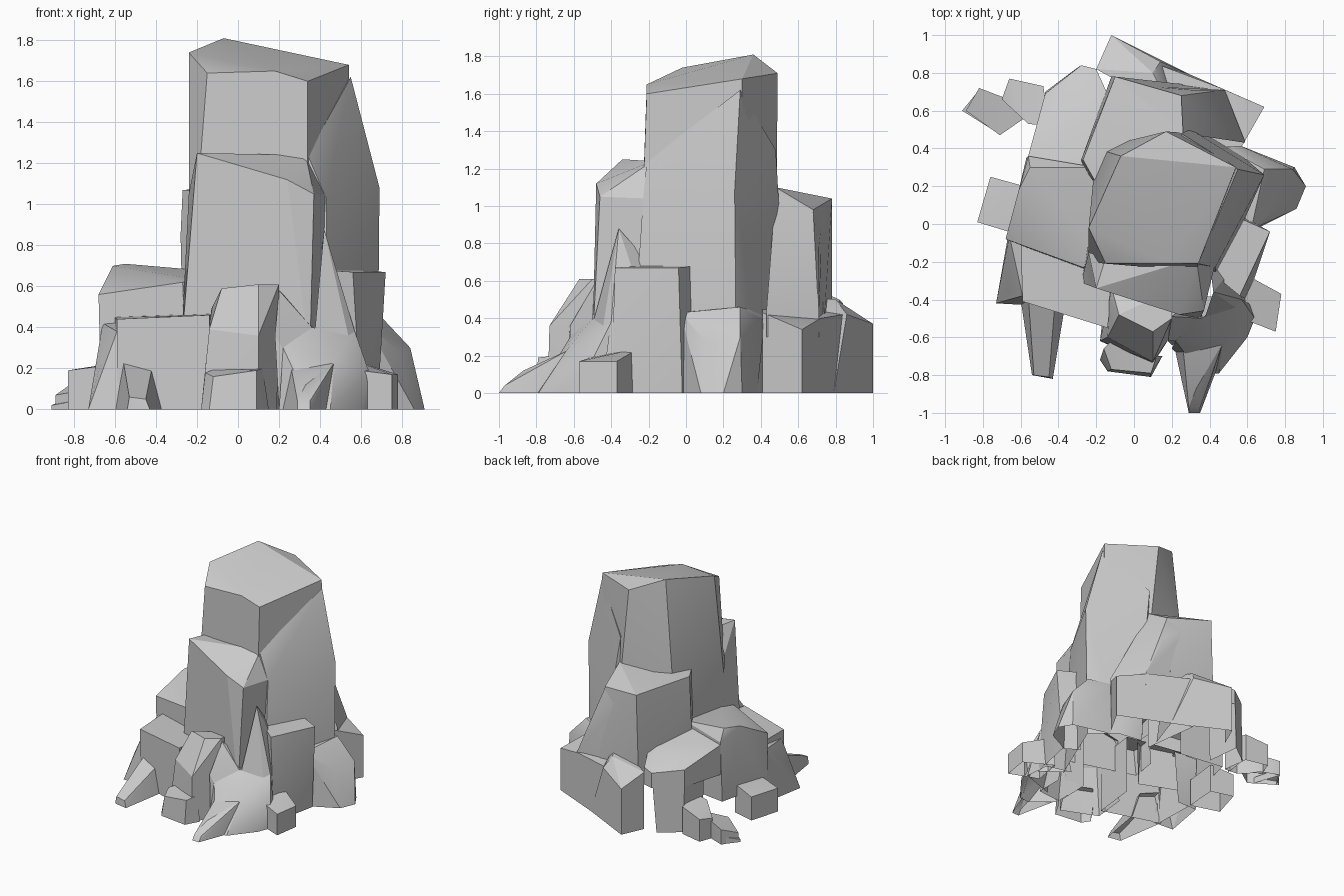
import bpy
import bmesh
from math import radians
from mathutils import Vector

default_cube = bpy.data.objects.get("Cube")
if default_cube:
    bpy.data.objects.remove(default_cube, do_unlink=True)

# One plain stone colour
stone = bpy.data.materials.new("pale_grey_stone")
stone.use_nodes = True
stone_colour = (.6, .6, .6, 1)
stone.diffuse_color = stone_colour
stone.node_tree.nodes["Principled BSDF"].inputs["Base Color"].default_value = stone_colour


def rock(name, crown, footprint=None, floor=0.0, loose=False):
    """Chiselled convex shell: crown points in space over a footprint at floor height.
    Without a footprint the crown outline is dropped straight down.
    The underside is open; unless loose, so is the side hidden against the core."""
    if footprint is None:
        footprint = [point[:2] for point in crown]
    bm = bmesh.new()
    for point in crown + [(x, y, floor) for x, y in footprint]:
        bm.verts.new(point)
    hull = bmesh.ops.convex_hull(bm, input=bm.verts[:])
    unused = [item for item in hull["geom_interior"] if isinstance(item, bmesh.types.BMVert)]
    bmesh.ops.delete(bm, geom=unused, context="VERTS")
    bmesh.ops.recalc_face_normals(bm, faces=bm.faces[:])

    # Open the underside and the concealed inner side
    hidden = []
    for face in bm.faces:
        outward = face.calc_center_median()
        outward.z = 0
        underside = all(vert.co.z < floor + .001 for vert in face.verts)
        inner = face.normal.dot(outward.normalized()) < -.45 and abs(face.normal.z) < .6
        if underside or (inner and not loose):
            hidden.append(face)
    bmesh.ops.delete(bm, geom=hidden, context="FACES")

    # Merge nearly coplanar triangles into broad facets
    bmesh.ops.dissolve_limit(bm, angle_limit=radians(6), verts=bm.verts[:], edges=bm.edges[:])

    mesh = bpy.data.meshes.new(name)
    bm.to_mesh(mesh)
    bm.free()
    mesh.materials.append(stone)
    obj = bpy.data.objects.new(name, mesh)
    bpy.context.collection.objects.link(obj)
    bpy.ops.object.select_all(action="DESELECT")
    obj.select_set(True)
    bpy.context.view_layer.objects.active = obj
    bpy.ops.object.shade_smooth_by_angle(angle=radians(25))


# Central tower with its sloping summit
rock("main_tower",
     crown=[(-.24, -.02, 1.74), (-.07, .36, 1.81), (.17, .49, 1.71), (.54, .3, 1.68),
            (.34, -.21, 1.6), (.18, -.21, 1.65), (-.15, -.21, 1.64)],
     footprint=[(.34, -.25), (.56, .3), (.3, .48), (-.2, .4), (-.24, -.2)], floor=.5, loose=True)

# Bulging right flank of the tower, reaching the ground
rock("tower_flank",
     crown=[(.34, -.21, 1.24), (.43, -.23, 1.03), (.69, .26, 1.08), (.59, .28, 1.47),
            (.55, .29, 1.62), (.3, .5, .95), (.25, .48, 1.3)],
     footprint=[(.44, -.3), (.68, .27), (.5, .42), (.3, .45)])

# Tall slab leaning on the tower front
rock("front_slab",
     crown=[(-.2, -.34, 1.25), (.24, -.48, 1.12), (.37, -.46, 1.05), (.43, -.21, 1.04),
            (.33, -.18, 1.24), (-.15, -.18, 1.24), (-.24, -.15, 1.05)],
     footprint=[(-.28, -.31), (.35, -.5), (.42, -.2), (-.25, -.1)], floor=.25)

# Tall block behind the tower and the shoulder falling away from it
rock("back_block",
     crown=[(-.27, .34, 1.07), (-.1, .78, 1.04), (.25, .68, .98), (.26, .48, 1.1),
            (-.18, .18, 1.07), (-.28, .34, .85)],
     footprint=[(-.27, .3), (-.12, .78), (.26, .74), (.3, .4), (-.2, .2)], floor=.4)
rock("back_shoulder",
     crown=[(.26, .48, 1.09), (.25, .68, .97), (.3, .71, .78), (.59, .43, .44),
            (.05, .73, .95), (.48, .71, .4)],
     footprint=[(0, .78), (.48, .71), (.59, .43), (.3, .4)], floor=.3)

# Low wall along the back
rock("back_wall",
     crown=[(-.12, 1, .37), (-.2, .82, .46), (.1, .8, .5), (.14, .86, .42), (.2, .6, .52)],
     footprint=[(-.12, 1), (-.2, .82), (.3, .79), (.2, .5)])
rock("back_right_wall",
     crown=[(.69, .62, .34), (.57, .41, .43), (.46, .72, .4), (.14, .84, .42), (.2, .4, .5)],
     footprint=[(.69, .62), (.57, .41), (.14, .86), (.2, .4)])

# Left side: big block, and the undercut shelf on its leg
rock("left_block",
     crown=[(-.68, -.08, .56), (-.61, .18, .7), (-.55, .3, .71), (-.56, .36, .62),
            (-.2, .3, .68), (-.18, -.18, .63), (-.27, -.23, .62)],
     footprint=[(-.67, -.08), (-.57, .35), (-.2, .3), (-.25, -.25)], floor=.14)
rock("back_left_shelf",
     crown=[(-.56, .36, .6), (-.47, .69, .5), (-.36, .68, .56), (-.28, .84, .48),
            (-.2, .82, .5), (-.1, .6, .6), (-.2, .25, .66)], floor=.36)
rock("back_left_leg",
     crown=[(-.51, .5, .5), (-.47, .69, .49), (-.28, .84, .47), (-.26, .55, .5)],
     footprint=[(-.5, .5), (-.47, .7), (-.31, .82), (-.28, .55)])

# Broad step at the front left, with a sloping ledge beside it
rock("front_left_step",
     crown=[(-.6, -.08, .45), (-.59, -.41, .44), (-.3, -.5, .46), (-.14, -.55, .46), (-.1, -.2, .47)])
rock("left_ledge",
     crown=[(-.66, -.06, .42), (-.59, -.38, .38), (-.67, -.36, .22), (-.48, -.1, .44)],
     footprint=[(-.67, -.08), (-.73, -.42), (-.55, -.43), (-.5, -.08)])

# Stepped block at the front
rock("front_block",
     crown=[(-.14, -.6, .39), (.1, -.73, .36), (-.13, -.4, .49), (-.08, -.48, .59),
            (.1, -.57, .61), (.2, -.5, .61), (.2, -.35, .6), (-.12, -.33, .5)],
     footprint=[(-.18, -.62), (.1, -.74), (.19, -.6), (.2, -.35), (-.15, -.35)])
rock("front_block_foot",
     crown=[(-.16, -.66, .18), (-.12, -.77, .16), (.09, -.79, .19), (.12, -.7, .2), (-.1, -.6, .2)],
     footprint=[(-.18, -.72), (-.14, -.78), (.09, -.81), (.15, -.7), (-.1, -.6)])

# Fan of slabs spreading from the front right corner
rock("front_right_spike",
     crown=[(.42, -.36, .88), (.36, -.5, .42), (.57, -.4, .38), (.4, -.2, .7), (.55, -.2, .4)],
     footprint=[(.34, -.6), (.62, -.5), (.6, -.3), (.4, -.25)])
rock("front_right_buttress",
     crown=[(.2, -.49, .58), (.36, -.5, .4), (.18, -.62, .36), (.2, -.35, .5), (.36, -.35, .42)],
     footprint=[(.2, -.64), (.4, -.62), (.4, -.4), (.2, -.4)])
rock("front_right_fan",
     crown=[(.47, -.63, .24), (.35, -.5, .4), (.57, -.4, .38), (.22, -.62, .3), (.64, -.5, .18),
            (.36, -.38, .4)],
     footprint=[(.2, -.66), (.36, -.8), (.45, -.79), (.6, -.6), (.66, -.45), (.3, -.4)])
rock("front_right_toe",
     crown=[(.47, -.63, .23), (.26, -.66, .2), (.33, -.87, .12), (.29, -.97, .04), (.35, -.97, .04)],
     footprint=[(.22, -.68), (.29, -1), (.35, -1), (.43, -.79)])

# Right side: upright slab and buttress
rock("right_slab",
     crown=[(.72, -.04, .67), (.56, -.38, .67), (.4, -.25, .68), (.54, .04, .68)],
     footprint=[(.68, -.02), (.6, -.4), (.42, -.26), (.56, .05)])
rock("right_buttress",
     crown=[(.62, -.03, .43), (.69, .29, .46), (.84, .29, .3), (.78, .1, .28),
            (.48, .25, .46), (.55, .42, .38), (.45, .42, .42)],
     footprint=[(.66, -.02), (.86, .08), (.91, .2), (.85, .3), (.55, .38)])

# Boulders gathered round the base
boulders = {
    "right_boulder": [(.75, -.57, .17), (.78, -.37, .17), (.56, -.25, .24), (.52, -.48, .2)],
    "left_boulder": [(-.83, .01, .19), (-.76, .25, .19), (-.58, .2, .23), (-.6, -.06, .22)],
    "back_left_boulder": [(-.66, .77, .18), (-.48, .73, .22), (-.45, .52, .24),
                          (-.56, .53, .22), (-.7, .66, .16)],
    "far_left_boulder": [(-.89, .6, .07), (-.82, .72, .12), (-.69, .67, .14),
                         (-.58, .56, .14), (-.71, .47, .1)],
}
for label, outline in boulders.items():
    rock(label, outline, loose=True)
rock("outer_chip", [(-.91, .6, .02), (-.82, .71, .06), (-.75, .5, .05)], loose=True)

# Long toe reaching out at the front left
rock("front_left_toe",
     crown=[(-.56, -.38, .24), (-.42, -.43, .2), (-.52, -.66, .12), (-.45, -.81, .05), (-.53, -.8, .06)],
     footprint=[(-.6, -.4), (-.37, -.46), (-.43, -.82), (-.54, -.8)])
